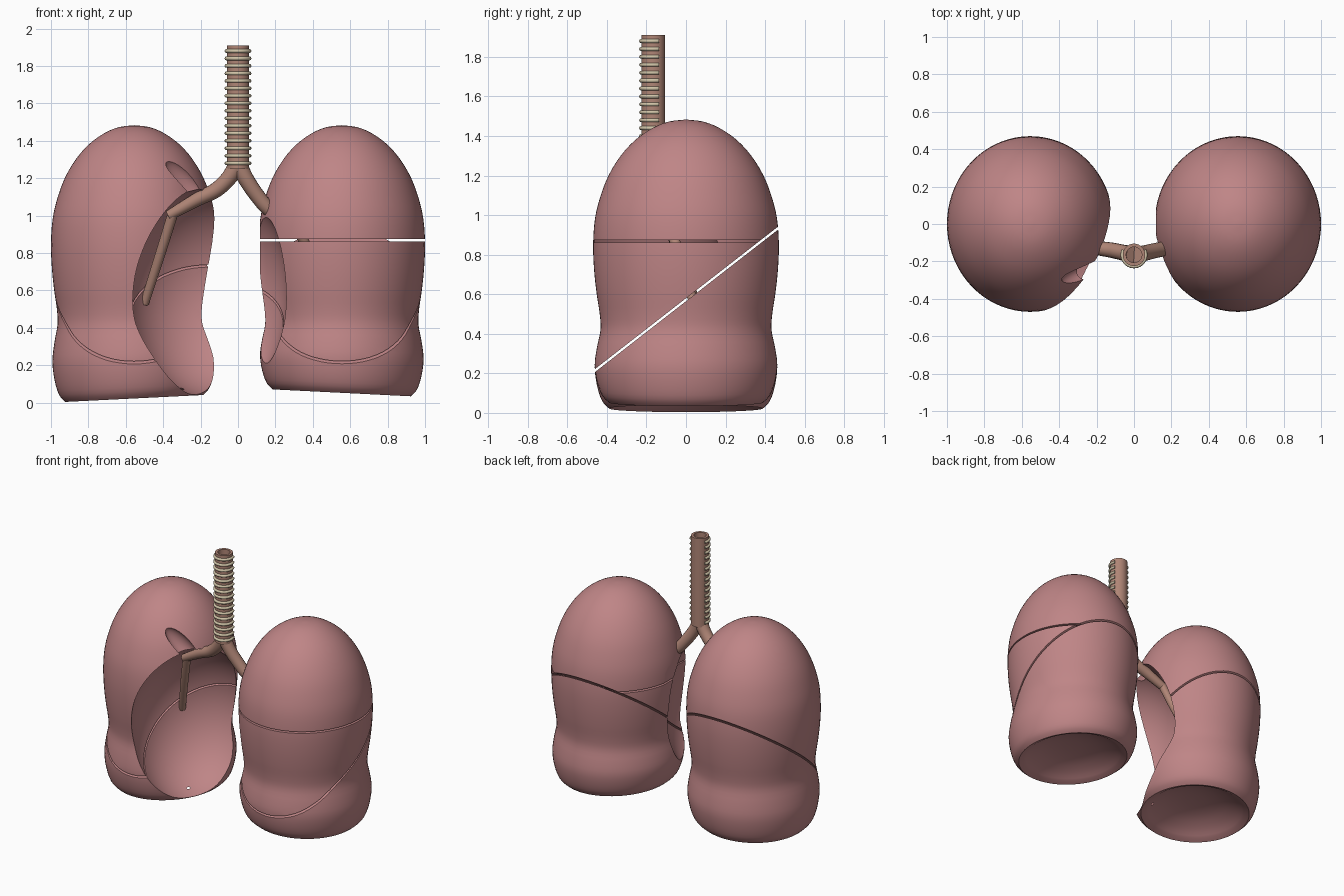
import bpy, bmesh, math
from mathutils import Matrix, Vector

if "Cube" in bpy.data.objects:
    bpy.data.objects.remove(bpy.data.objects["Cube"])


def material(name, rgb):
    m = bpy.data.materials.new(name)
    m.diffuse_color = (*rgb, 1)
    m.use_nodes = True
    m.node_tree.nodes["Principled BSDF"].inputs["Base Color"].default_value = m.diffuse_color
    return m


PINK = material("lung_pink", (0.52, 0.235, 0.24))
BROWN = material("airway_brown", (0.43, 0.235, 0.18))
CREAM = material("cartilage_cream", (0.62, 0.54, 0.38))


def from_bmesh(name, bm, mat):
    bmesh.ops.recalc_face_normals(bm, faces=bm.faces)
    me = bpy.data.meshes.new(name)
    bm.to_mesh(me)
    bm.free()
    ob = bpy.data.objects.new(name, me)
    me.materials.append(mat)
    bpy.context.collection.objects.link(ob)
    return ob


def smooth(ob, angle=35):
    bpy.ops.object.select_all(action='DESELECT')
    ob.select_set(True)
    bpy.context.view_layer.objects.active = ob
    bpy.ops.object.shade_smooth_by_angle(angle=math.radians(angle))


def catmull(pts, n=3):
    out = []
    for i in range(len(pts) - 1):
        p = [Vector(pts[min(max(k, 0), len(pts) - 1)]) for k in range(i - 1, i + 3)]
        for s in range(n):
            t = s / n
            out.append(0.5 * (2 * p[1] + (p[2] - p[0]) * t
                              + (2 * p[0] - 5 * p[1] + 4 * p[2] - p[3]) * t * t
                              + (3 * p[1] - p[0] - 3 * p[2] + p[3]) * t ** 3))
    return out + [Vector(pts[-1])]


def lathe(name, profile, center, mat, segs=72, closed=False):
    bm = bmesh.new()
    vs = [bm.verts.new((r, 0, z)) for r, z in profile]
    es = [bm.edges.new(p) for p in zip(vs, vs[1:])]
    if closed:
        es.append(bm.edges.new((vs[-1], vs[0])))
    bmesh.ops.spin(bm, geom=vs + es, cent=(0, 0, 0), axis=(0, 0, 1),
                   angle=2 * math.pi, steps=segs, use_duplicate=False)
    bmesh.ops.remove_doubles(bm, verts=bm.verts, dist=1e-4)
    bmesh.ops.translate(bm, verts=bm.verts, vec=center)
    return from_bmesh(name, bm, mat)


def ellipsoid(center, radii, axis=(0, 0, 1)):
    bm = bmesh.new()
    bmesh.ops.create_uvsphere(bm, u_segments=64, v_segments=40, radius=1)
    rot = Vector(axis).to_track_quat('Z', 'Y').to_matrix().to_4x4() if axis != (0, 0, 1) else Matrix()
    bm.transform(Matrix.Translation(center) @ rot @ Matrix.Diagonal((*radii, 1)))
    return from_bmesh("cutter", bm, PINK)


def half_space(point, normal, gap=0.006):
    """Large box filling the side of a plane that the normal points to."""
    n = Vector(normal).normalized()
    bm = bmesh.new()
    bmesh.ops.create_cube(bm, size=6)
    bm.transform(Matrix.Translation(Vector(point) + n * (3 + gap))
                 @ n.to_track_quat('Z', 'Y').to_matrix().to_4x4())
    return from_bmesh("cutter", bm, PINK)


def boolean(ob, cutter, op):
    mod = ob.modifiers.new("cut", 'BOOLEAN')
    mod.operation, mod.solver, mod.object = op, 'EXACT', cutter
    dg = bpy.context.evaluated_depsgraph_get()
    me = bpy.data.meshes.new_from_object(ob.evaluated_get(dg))
    ob.modifiers.clear()
    ob.data = me
    bpy.data.objects.remove(cutter)


def lobe(source, name, planes):
    ob = source.copy()
    ob.data = source.data.copy()
    ob.name = name
    bpy.context.collection.objects.link(ob)
    for point, normal in planes:
        boolean(ob, half_space(point, normal), 'INTERSECT')
    smooth(ob)


# Lung body: waisted egg with a hollow dome underneath
OUTER = [(0.385, 0), (0.42, 0.04), (0.445, 0.12), (0.457, 0.22), (0.446, 0.32),
         (0.428, 0.42), (0.432, 0.5), (0.447, 0.6), (0.46, 0.72), (0.465, 0.85),
         (0.456, 0.98), (0.43, 1.09), (0.388, 1.2), (0.327, 1.3), (0.254, 1.38),
         (0.168, 1.44), (0.085, 1.473), (0, 1.483)]
DOME = [(0, 0.115), (0.1, 0.11), (0.2, 0.09), (0.29, 0.053), (0.35, 0.015)]


def lung(side, lift):
    prof = catmull(DOME)[:-1] + [Vector(DOME[-1])] + catmull(OUTER)
    prof[0].x = prof[-1].x = 0
    ob = lathe("lung", prof, (0, 0, 0), PINK)
    for v in ob.data.vertices:      # oval section, base rises towards the middle
        v.co.x = side * 0.555 + v.co.x * 0.957
        v.co.y *= 1.01
        inner = (1 - abs(v.co.x)) / 0.8
        v.co.z += max(0, 1 - v.co.z / 0.4) * (lift + 0.04 * inner)
    boolean(ob, half_space((side * 0.118, 0, 0), (side, 0, 0), 0), 'INTERSECT')
    return ob


# Fissure planes
OBL = (0, 0, 0.572)
UP = Vector((0, -0.7, 0.9))
HOR = (0, 0, 0.868)
Z = Vector((0, 0, 1))

# Lung with two lobes, deep heart hollow and a small airway groove
left = lung(-1, 0)
boolean(left, ellipsoid((-0.15, -0.25, 0.59), (0.455, 0.47, 0.56)), 'DIFFERENCE')
boolean(left, ellipsoid((-0.275, -0.255, 1.17), (0.05, 0.06, 0.165), (-0.17, -0.07, 0.2)), 'DIFFERENCE')
lobe(left, "two_lobe_lung_upper", [(OBL, UP)])
lobe(left, "two_lobe_lung_lower", [(OBL, -UP)])

# Lung with three lobes and a shallow heart hollow
right = lung(1, 0.03)
boolean(right, ellipsoid((0, -0.25, 0.6), (0.265, 0.32, 0.5)), 'DIFFERENCE')
lobe(right, "three_lobe_lung_upper", [(OBL, UP), (HOR, Z)])
lobe(right, "three_lobe_lung_middle", [(OBL, UP), (HOR, -Z)])
lobe(right, "three_lobe_lung_lower", [(OBL, -UP)])
for ob in (left, right):
    bpy.data.objects.remove(ob)


# Airways
def tube(name, paths, depth, mat, res=6):
    cu = bpy.data.curves.new(name, 'CURVE')
    cu.dimensions, cu.bevel_depth, cu.bevel_resolution = '3D', depth, res
    cu.use_fill_caps = True
    for path in paths:
        sp = cu.splines.new('POLY')
        sp.points.add(len(path) - 1)
        for p, co in zip(sp.points, path):
            p.co = (*co[:3], 1)
            p.radius = co[3] if len(co) > 3 else 1
    tmp = bpy.data.objects.new(name, cu)
    bpy.context.collection.objects.link(tmp)
    me = bpy.data.meshes.new_from_object(tmp.evaluated_get(bpy.context.evaluated_depsgraph_get()))
    bpy.data.objects.remove(tmp)
    ob = bpy.data.objects.new(name, me)
    me.materials.clear()
    me.materials.append(mat)
    bpy.context.collection.objects.link(ob)
    smooth(ob, 50)


TY = -0.165
smooth(lathe("trachea", [(0.06, 1.25), (0.06, 1.91), (0.042, 1.91), (0.042, 1.25)],
             (0, TY, 0), BROWN, 40, True))

# C-shaped cartilage rings, open at the back
rings = []
for i in range(16):
    arc = [math.radians(-90 + 115 * (k / 14 - 1)) for k in range(29)]
    rings.append([(0.062 * math.cos(a), TY + 0.062 * math.sin(a), 1.28 + i * 0.04) for a in arc])
tube("cartilage_rings", rings, 0.01, CREAM, 3)

# Main bronchi and their branches, (x, y, z, thickness)
tube("two_lobe_bronchus", [
    catmull([(0, TY, 1.28, 1.1), (-0.05, -0.155, 1.2, 1), (-0.12, -0.14, 1.135, 0.95),
             (-0.22, -0.125, 1.085, 0.85), (-0.37, -0.1, 1.0, 0.65)], 5),
    catmull([(-0.345, -0.105, 1.02, 0.65), (-0.42, -0.03, 0.78, 0.62), (-0.5, 0.06, 0.53, 0.55)], 4)],
    0.043, BROWN)
tube("three_lobe_bronchus", [
    catmull([(0, TY, 1.28, 1.1), (0.04, -0.16, 1.2, 1), (0.1, -0.145, 1.11, 0.95),
             (0.17, -0.13, 1.03, 0.9), (0.28, -0.1, 0.96, 0.7)], 5),
    catmull([(0.27, -0.1, 0.97, 0.65), (0.36, -0.05, 0.85, 0.62), (0.48, 0.04, 0.55, 0.55)], 4)],
    0.043, BROWN)
